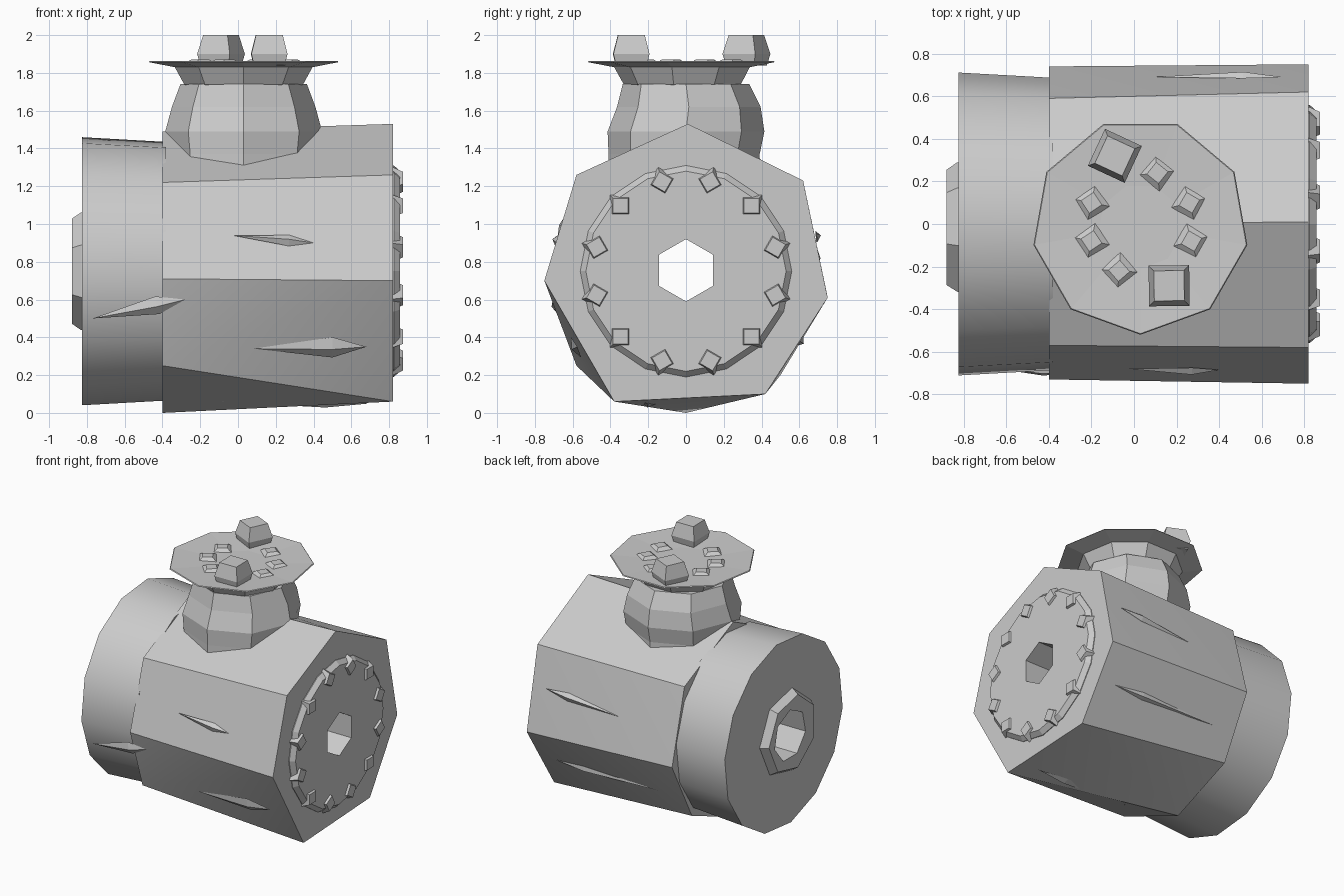
import bpy, bmesh
from math import sin, cos, pi, radians
from mathutils import Vector

cube = bpy.data.objects.get("Cube")
if cube:
    bpy.data.objects.remove(cube, do_unlink=True)

grey = bpy.data.materials.new("plain grey")
grey.use_nodes = True
tone = (0.6, 0.6, 0.6, 1)
grey.diffuse_color = tone
grey.node_tree.nodes["Principled BSDF"].inputs["Base Color"].default_value = tone


def finish(name, bm, smooth=0):
    bmesh.ops.recalc_face_normals(bm, faces=bm.faces)
    mesh = bpy.data.meshes.new(name)
    bm.to_mesh(mesh)
    bm.free()
    mesh.materials.append(grey)
    obj = bpy.data.objects.new(name, mesh)
    bpy.context.collection.objects.link(obj)
    bpy.ops.object.select_all(action='DESELECT')
    obj.select_set(True)
    bpy.context.view_layer.objects.active = obj
    if smooth:
        bpy.ops.object.shade_smooth_by_angle(angle=radians(smooth))
    return obj


def hull(name, points, smooth=0):
    bm = bmesh.new()
    for p in points:
        bm.verts.new(p)
    bmesh.ops.convex_hull(bm, input=bm.verts)
    bmesh.ops.dissolve_limit(bm, angle_limit=radians(1), verts=bm.verts, edges=bm.edges)
    return finish(name, bm, smooth)


def loft(name, rings, smooth=0):
    bm = bmesh.new()
    loops = [[bm.verts.new(p) for p in ring] for ring in rings]
    for a, b in zip(loops, loops[1:]):
        for i in range(len(a)):
            j = (i + 1) % len(a)
            bm.faces.new((a[i], a[j], b[j], b[i]))
    bm.faces.new(loops[0])
    bm.faces.new(loops[-1])
    return finish(name, bm, smooth)


def x_ring(x, r, n, y=0, z=0.75, turn=0):
    return [(x, y + r * cos(turn + 2 * pi * i / n), z + r * sin(turn + 2 * pi * i / n))
            for i in range(n)]


def z_ring(z, r, n, x=0.03, y=-0.01, turn=-pi / 2):
    return [(x + r * cos(turn + 2 * pi * i / n), y + r * sin(turn + 2 * pi * i / n), z)
            for i in range(n)]


# Faceted main body, slightly flared towards +x
near_end = [(0.01, 1.53), (0.62, 1.23), (0.75, 0.61), (0.42, 0.1), (-0.38, 0.06),
            (-0.75, 0.7), (-0.58, 1.26)]
far_end = [(0, 1.49), (0.59, 1.22), (0.74, 0.66), (0.5, 0.2), (0, 0), (-0.58, 0.25),
           (-0.73, 0.71), (-0.57, 1.22)]
body = hull("main_body", [(0.82, y, z) for y, z in near_end]
            + [(-0.4, y, z) for y, z in far_end], 25)

# Round end casing and its raised ring
casing = loft("end_casing", [x_ring(-0.825, 0.715, 14, turn=0.1),
                             x_ring(-0.38, 0.69, 14, turn=0.1)], 30)
ring = loft("end_ring", [x_ring(-0.80, 0.32, 7, y=-0.03),
                         x_ring(-0.83, 0.32, 7, y=-0.03),
                         x_ring(-0.88, 0.285, 7, y=-0.03)])

# Flange plate on the other end
plate = loft("flange_plate", [x_ring(0.80, 0.56, 16), x_ring(0.825, 0.56, 16),
                              x_ring(0.857, 0.53, 16)])


# Bore through the parts along x
def bore(obj, r, sides):
    cutter = loft("bore_cutter", [x_ring(x, r, sides, z=0.755, turn=pi / 2) for x in (-2, 2)])
    cutter.hide_render = True
    mod = obj.modifiers.new("bore", 'BOOLEAN')
    mod.object = cutter
    mod.solver = 'EXACT'
    bpy.context.view_layer.objects.active = obj
    bpy.ops.object.modifier_apply(modifier=mod.name)
    bpy.data.objects.remove(cutter, do_unlink=True)


for part in (body, plate):
    bore(part, 0.165, 6)
for part in (casing, ring):
    bore(part, 0.19, 7)

# Ring of faceted bolts around the flange plate
for i in range(12):
    a = radians(15 + 30 * i)
    y, z = 0.49 * cos(a), 0.75 + 0.49 * sin(a)
    loft("plate_bolt", [x_ring(0.81, 0.085, 4, y, z, a), x_ring(0.873, 0.055, 4, y, z, a)])

# Neck rising from the body, leaning slightly backwards
loft("neck", [z_ring(1.25, 0.4, 8), z_ring(1.37, 0.4, 8), z_ring(1.49, 0.415, 8, y=0),
              z_ring(1.62, 0.38, 8, y=0.015), z_ring(1.74, 0.335, 8, y=0)])

# Thin dished top flange on a flaring collar
loft("top_flange", [z_ring(1.70, 0.27, 9), z_ring(1.74, 0.32, 9), z_ring(1.83, 0.37, 9),
                    z_ring(1.857, 0.51, 9), z_ring(1.863, 0.505, 9), z_ring(1.848, 0.2, 9)])

# Two tall square bolts and six low ones on the top flange
for x, y, turn in ((-0.09, 0.32, 0.35), (0.165, -0.29, 0.8)):
    loft("tall_bolt", [z_ring(1.84, 0.115, 4, x, y, turn), z_ring(1.9, 0.135, 4, x, y, turn),
                       z_ring(2.0, 0.1, 4, x, y, turn)])
for x, y in ((0.11, 0.24), (0.26, 0.1), (0.27, -0.08), (-0.07, -0.22), (-0.2, -0.08), (-0.2, 0.1)):
    loft("low_bolt", [z_ring(1.84, 0.1, 4, x, y, x), z_ring(1.87, 0.05, 4, x, y, x)])


# Slim casting ridges lying along the sides
def ridge(start, end, out, width):
    a, b, out = Vector(start), Vector(end), Vector(out).normalized()
    side = (b - a).cross(out).normalized() * width
    mid = a.lerp(b, 0.7)
    hull("casting_ridge", [a, b, mid + side, mid - side, mid + out * 0.025])


ridge((-0.03, -0.68, 0.94), (0.4, -0.685, 0.9), (0, -1, 0.3), 0.03)
ridge((0.08, -0.60, 0.34), (0.68, -0.575, 0.35), (0, -1, -0.5), 0.06)
ridge((-0.77, -0.66, 0.5), (-0.28, -0.70, 0.6), (0, -1, -0.3), 0.05)
ridge((0.08, 0.69, 0.9), (0.7, 0.69, 0.95), (0, 1, 0.2), 0.03)
ridge((-0.2, 0.61, 0.38), (0.7, 0.60, 0.38), (0, 1, -0.7), 0.03)
ridge((-0.1, -0.2, 0.06), (0.7, -0.2, 0.05), (0, -0.2, -1), 0.04)
